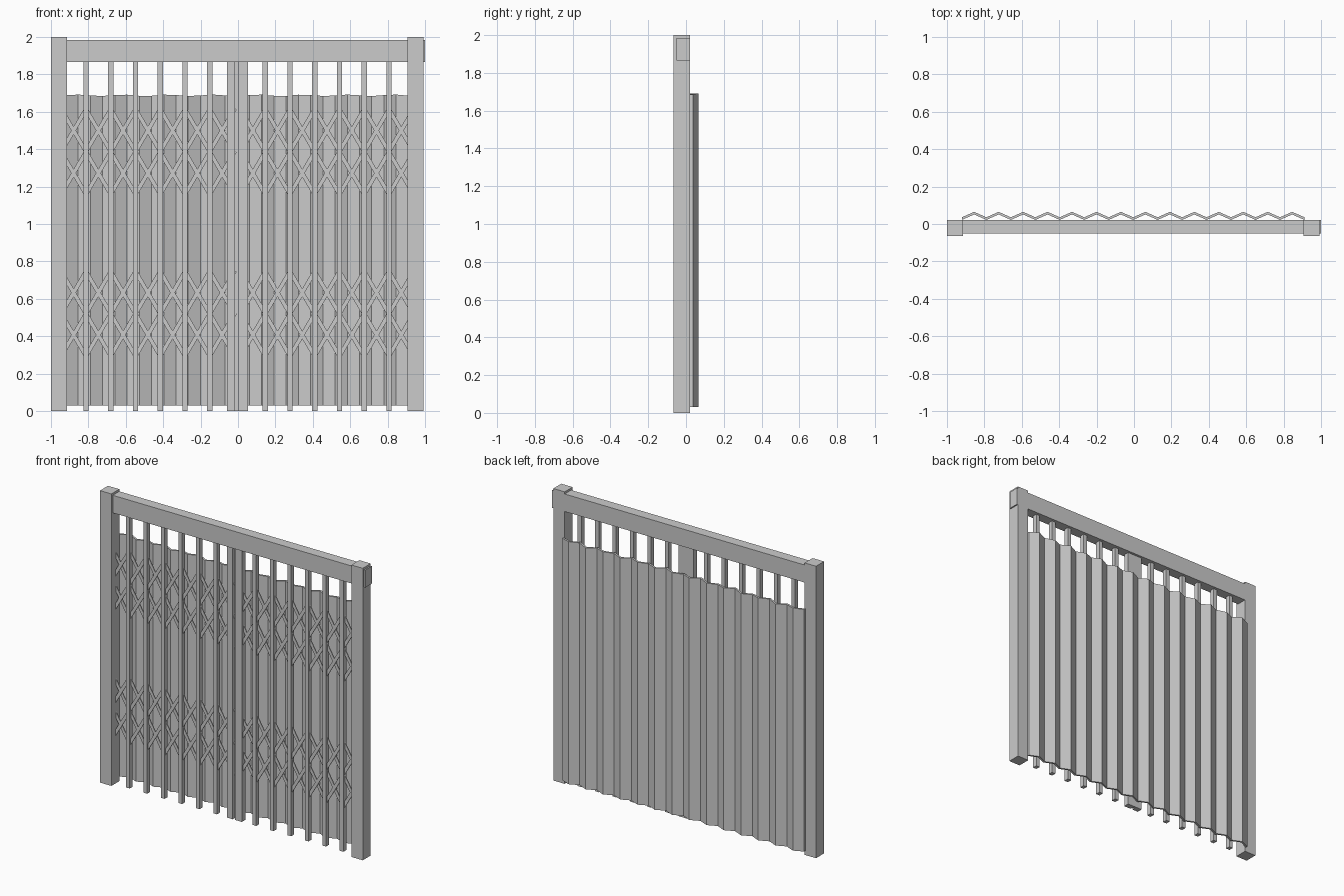
import bpy, bmesh, math
from mathutils import Matrix

if "Cube" in bpy.data.objects:
    bpy.data.objects.remove(bpy.data.objects["Cube"])


def finish(name, bm):
    bmesh.ops.recalc_face_normals(bm, faces=bm.faces)
    me = bpy.data.meshes.new(name)
    bm.to_mesh(me)
    bm.free()
    ob = bpy.data.objects.new(name, me)
    bpy.context.collection.objects.link(ob)
    return ob


def add_box(bm, x0, x1, y0, y1, z0, z1, tilt=0.0):
    m = (Matrix.Translation(((x0 + x1) / 2, (y0 + y1) / 2, (z0 + z1) / 2))
         @ Matrix.Rotation(tilt, 4, 'Y')
         @ Matrix.Diagonal((x1 - x0, y1 - y0, z1 - z0, 1)))
    bmesh.ops.create_cube(bm, size=1, matrix=m)


def box(name, *dims):
    bm = bmesh.new()
    add_box(bm, *dims)
    return finish(name, bm)


# Frame: two posts and the top rail that pokes through the right post
box("left_post", -1.0, -0.914, -0.065, 0.021, 0, 2)
box("right_post", 0.905, 0.991, -0.065, 0.021, 0, 2)
box("top_rail", -0.94, 1.0, -0.05, 0.0205, 1.865, 1.985)

# Meeting stiles with a dark recessed groove between them
box("left_meeting_stile", -0.06, -0.016, -0.034, 0.004, 0, 1.87)
box("right_meeting_stile", 0.0, 0.053, -0.034, 0.004, 0, 1.87)
box("stile_overlap", -0.018, 0.002, -0.012, 0.004, 0, 1.87)

# Two gate leaves: upright bars and scissor lattice
PITCH, RISE, STRIP = 0.1323, 0.226, 0.022
for side, start in (("left", -0.945), ("right", 0.013)):
    bars = bmesh.new()
    for k in range(1, 7):
        x = start + PITCH * k
        add_box(bars, x - 0.014, x + 0.014, -0.031, 0.001, 0, 1.87)
    finish(side + "_leaf_bars", bars)

    lattice = bmesh.new()
    length = math.hypot(PITCH, RISE) + 0.01
    angle = math.atan2(PITCH, RISE)
    for z in (1.5, 1.272, 0.633, 0.407):
        for k in range(7):
            x = start + PITCH * (k + 0.5)
            for s, y in ((1, -0.018), (-1, -0.012)):
                add_box(lattice, x - STRIP / 2, x + STRIP / 2, y - 0.003, y + 0.003,
                        z - length / 2, z + length / 2, s * angle)
    finish(side + "_leaf_lattice", lattice)

# Folded backing sheet: zigzag section swept upward
bm = bmesh.new()
STEP, THICK = 0.0654, 0.014
rings = []
for i in range(29):
    x = -0.92 + STEP * i
    y = 0.051 if i % 2 else 0.022
    ztop = 1.688 + 0.004 * math.sin(i * 1.7)
    rings.append([bm.verts.new(p) for p in (
        (x, y, 0.03), (x, y + THICK, 0.03), (x, y + THICK, ztop), (x, y, ztop))])
for a, b in zip(rings, rings[1:]):
    for j in range(4):
        n = (j + 1) % 4
        bm.faces.new((a[j], a[n], b[n], b[j]))
bm.faces.new(rings[0])
bm.faces.new(rings[-1])
finish("folded_backing_sheet", bm)
